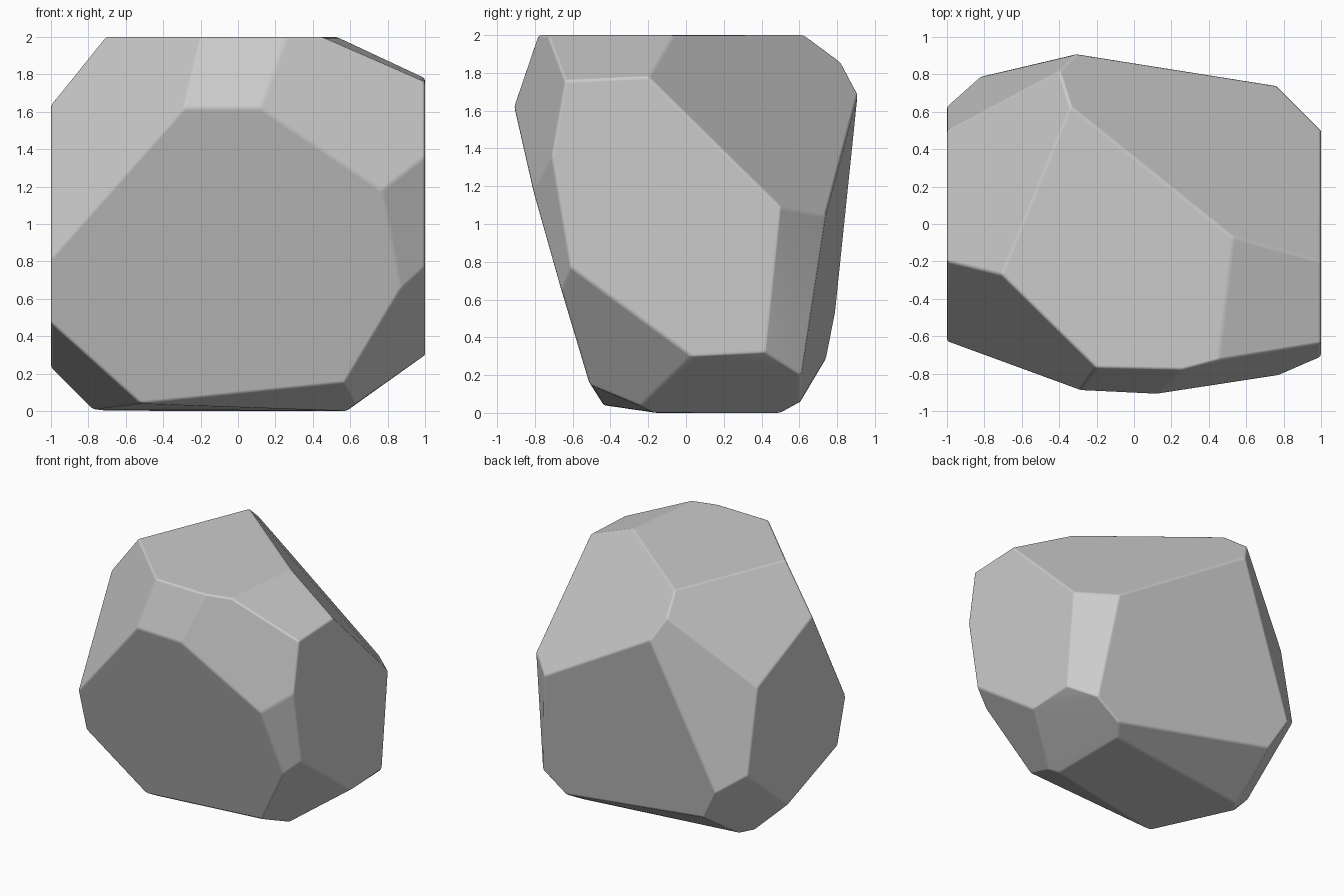
import bpy
import bmesh
import math

if "Cube" in bpy.data.objects:
    bpy.data.objects.remove(bpy.data.objects["Cube"])

# Corner points of the boulder, grouped by the facet they outline
top = [(-.34, .63), (-.71, -.27), (-.2, -.77), (.26, -.78), (.45, -.73), (.53, -.07)]
left = [(-.2, 1.64), (.5, 1.33), (.63, .66), (.11, .23), (-.53, .47), (-.63, .82)]
right = [(-.64, 1.76), (-.2, 1.78), (.5, 1.09), (.42, .32), (.03, .3), (-.61, .77), (-.71, 1.36)]
front = [(-.29, -.89, 1.62), (.12, -.91, 1.62), (.77, -.81, 1.18),
         (.87, -.66, .65), (.57, -.51, .15), (-.52, -.44, .04)]
back = [(-.4, .82, 1.86), (-.31, .91, 1.69), (.76, .74, 1.05), (.86, .61, .2),
        (.66, .61, .06), (-.82, .79, .53), (-.68, .74, .28)]
base = [(.58, .5, 0), (.58, -.17, 0), (.63, -.24, .04), (-.78, .23, .01), (-.71, .32, 0)]

corners = [(x, y, 2) for x, y in top]
corners += [(-1, y, z) for y, z in left] + [(1, y, z) for y, z in right]
corners += front + back + base

# Boulder: convex hull with nearly flat triangles merged into broad facets
bm = bmesh.new()
for co in corners:
    bm.verts.new(co)
hull = bmesh.ops.convex_hull(bm, input=bm.verts)
loose = [v for v in bm.verts if not v.link_faces]
bmesh.ops.delete(bm, geom=loose, context='VERTS')
bmesh.ops.dissolve_limit(bm, angle_limit=math.radians(5), verts=bm.verts, edges=bm.edges)
bmesh.ops.recalc_face_normals(bm, faces=bm.faces)
mesh = bpy.data.meshes.new("boulder")
bm.to_mesh(mesh)
bm.free()
boulder = bpy.data.objects.new("boulder", mesh)
bpy.context.collection.objects.link(boulder)

# Worn edges
bpy.context.view_layer.objects.active = boulder
boulder.select_set(True)
bpy.ops.object.shade_smooth_by_angle(angle=math.radians(30))
bevel = boulder.modifiers.new("worn_edges", 'BEVEL')
bevel.width = 0.015
bevel.segments = 2
bevel.limit_method = 'ANGLE'
bevel.angle_limit = math.radians(15)
bevel.harden_normals = True
